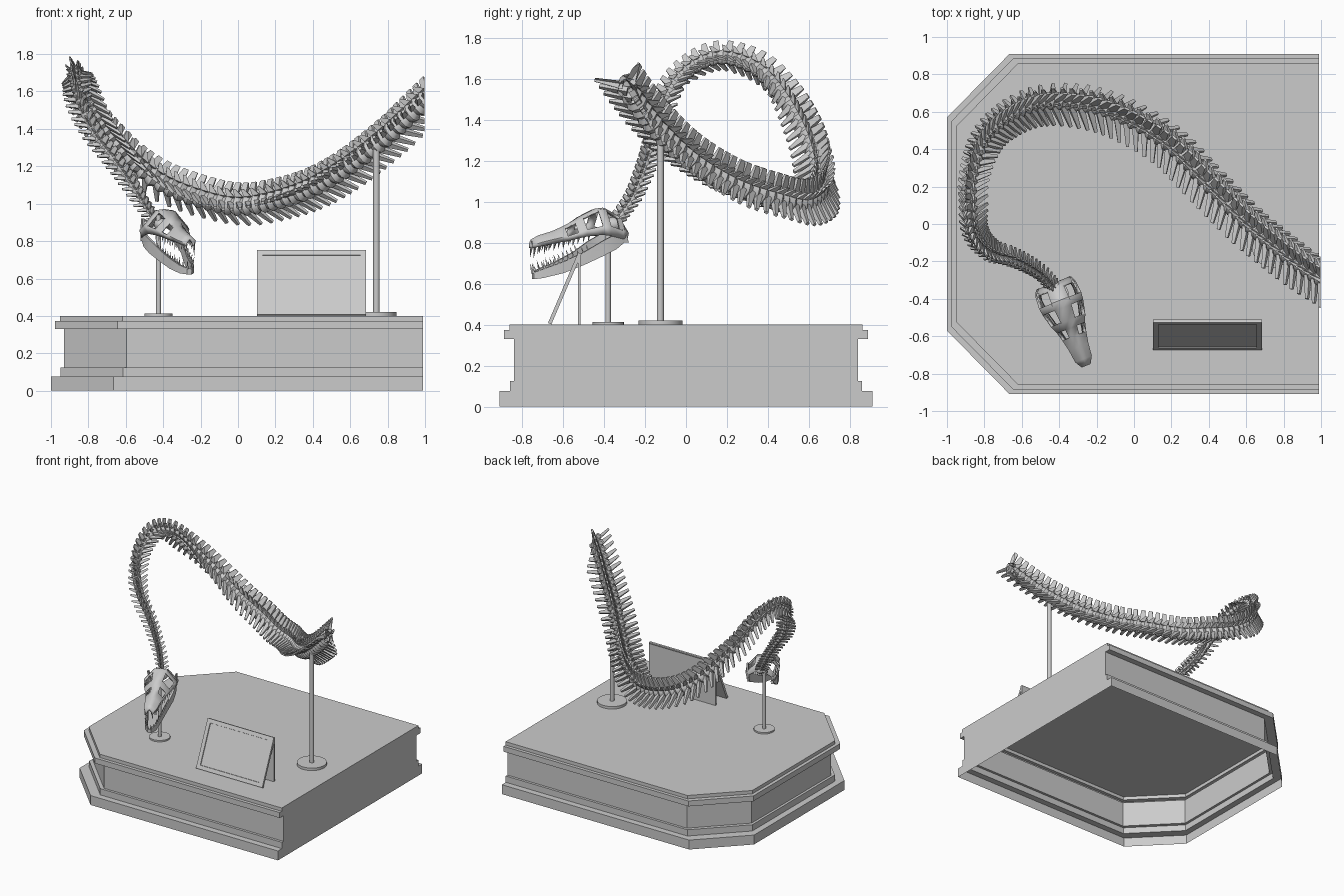
import bpy, bmesh, math
from mathutils import Vector, Matrix

if "Cube" in bpy.data.objects:
    bpy.data.objects.remove(bpy.data.objects["Cube"])

V = Vector
UP = V((0, 0, 1))
grey = bpy.data.materials.new("museum grey")
grey.diffuse_color = (0.6, 0.6, 0.6, 1)
grey.use_nodes = True
grey.node_tree.nodes["Principled BSDF"].inputs["Base Color"].default_value = grey.diffuse_color


def finish(bm, name, smooth=None, normals=True):
    if normals:
        bmesh.ops.recalc_face_normals(bm, faces=bm.faces)
    me = bpy.data.meshes.new(name)
    bm.to_mesh(me)
    bm.free()
    me.materials.append(grey)
    ob = bpy.data.objects.new(name, me)
    bpy.context.collection.objects.link(ob)
    if smooth:
        bpy.ops.object.select_all(action='DESELECT')
        ob.select_set(True)
        bpy.context.view_layer.objects.active = ob
        bpy.ops.object.shade_smooth_by_angle(angle=math.radians(smooth))
    return ob


def loft(bm, rings, closed=True, caps=True, skip=lambda i, j: False):
    """Skin a list of point rings; skip(i, j) leaves openings."""
    vs = [[bm.verts.new(p) for p in r] for r in rings]
    n = len(vs[0])
    for i in range(len(vs) - 1):
        for j in range(n if closed else n - 1):
            if not skip(i, j):
                k = (j + 1) % n
                bm.faces.new((vs[i][j], vs[i][k], vs[i + 1][k], vs[i + 1][j]))
    if caps:
        bm.faces.new(vs[0][::-1])
        bm.faces.new(vs[-1])
    return vs


def blade(bm, base, tip, wide, thick, w0, w1, t0, t1):
    """Flat tapering bone process from base to tip."""
    rings = []
    for p, w, t in ((base, w0, t0), (tip, w1, t1)):
        rings.append([p + wide * a * w + thick * b * t
                      for a, b in ((-1, -1), (1, -1), (1, 1), (-1, 1))])
    loft(bm, rings)


def cone(bm, p, tip, r):
    """Three sided tooth."""
    d = (tip - p).normalized()
    a = d.orthogonal().normalized()
    b = d.cross(a)
    ring = [bm.verts.new(p + a * r * math.cos(q) + b * r * math.sin(q)) for q in (0, 2.09, 4.19)]
    top = bm.verts.new(tip)
    for i in range(3):
        bm.faces.new((ring[i], ring[(i + 1) % 3], top))


# plinth: moulded shell, open underneath, cut flat on the right
def outline(d, z):
    half = [(-1 + d, -0.57 + d), (-0.665 + d, -0.91 + d), (0.99, -0.91 + d)]
    return [V((x, y, z)) for x, y in half] + [V((x, -y, z)) for x, y in half[::-1]]


steps = [(0, 0), (0, 0.075), (0.05, 0.075), (0.05, 0.125), (0.07, 0.125),
         (0.07, 0.33), (0.022, 0.33), (0.022, 0.373), (0.048, 0.373), (0.048, 0.4)]
bm = bmesh.new()
rings = loft(bm, [outline(d, z) for d, z in steps], caps=False,
             skip=lambda i, j: j == 2 and steps[i][1] == steps[i + 1][1])
bm.faces.new(rings[-1])
bm.normal_update()
finish(bm, "plinth", normals=False)


# support posts on round feet
def post(name, x, y, r, top, foot, foot_h):
    bm = bmesh.new()
    for rad, z0, z1 in ((r, 0.4, top), (foot, 0.4, 0.4 + foot_h)):
        bmesh.ops.create_cone(bm, cap_ends=True, segments=32, radius1=rad, radius2=rad, depth=z1 - z0,
                              matrix=Matrix.Translation((x, y, (z0 + z1) / 2)))
    finish(bm, name, 40)


post("body_post", 0.74, -0.125, 0.017, 1.33, 0.108, 0.02)
post("skull_post", -0.425, -0.38, 0.013, 0.94, 0.076, 0.012)

# information board: leaning framed panel with an upright back plate
bm = bmesh.new()
lean = math.atan2(0.15, 0.35)
bmesh.ops.create_cube(bm, size=1, matrix=Matrix.Translation((0.393, -0.592, 0.577)) @
                      Matrix.Rotation(-lean, 4, 'X') @ Matrix.Diagonal((0.585, 0.018, 0.375, 1)))
bm.normal_update()
front = min(bm.faces, key=lambda f: f.normal.y)
bmesh.ops.inset_region(bm, faces=[front], thickness=0.042, depth=0)
bmesh.ops.inset_region(bm, faces=[front], thickness=0.002, depth=-0.006)
finish(bm, "sign_panel", normals=False)
bm = bmesh.new()
bmesh.ops.create_cube(bm, size=1, matrix=Matrix.Translation((0.393, -0.521, 0.575)) @
                      Matrix.Diagonal((0.585, 0.012, 0.35, 1)))
finish(bm, "sign_back")

# spine path, from skull to body
path = [V(p) for p in (
    (-0.43, -0.34, 0.90), (-0.50, -0.27, 1.0), (-0.58, -0.22, 1.12), (-0.66, -0.185, 1.23),
    (-0.75, -0.155, 1.35), (-0.82, -0.10, 1.49), (-0.86, -0.02, 1.61), (-0.87, 0.10, 1.69),
    (-0.87, 0.22, 1.70), (-0.84, 0.36, 1.64), (-0.78, 0.48, 1.51), (-0.68, 0.57, 1.37),
    (-0.55, 0.635, 1.22), (-0.40, 0.655, 1.11), (-0.20, 0.63, 1.03), (0, 0.55, 0.99),
    (0.20, 0.42, 1.02), (0.40, 0.22, 1.09), (0.60, 0.02, 1.21), (0.78, -0.13, 1.35),
    (0.90, -0.22, 1.46), (1.04, -0.31, 1.59))]
ext = [path[0] * 2 - path[1]] + path + [path[-1] * 2 - path[-2]]
dense = []
for a, b, c, d in zip(ext, ext[1:], ext[2:], ext[3:]):
    for i in range(24):
        t = i / 24
        dense.append(0.5 * (2 * b + (c - a) * t + (2 * a - 5 * b + 4 * c - d) * t * t
                            + (3 * b - a - 3 * c + d) * t ** 3))
total = sum((q - p).length for p, q in zip(dense, dense[1:]))

# vertebrae: waisted centra, dorsal blades and slanting side processes
bm = bmesh.new()
tube = []
run, nxt = 0, 0
for i in range(len(dense) - 1):
    p, t = dense[i], (dense[i + 1] - dense[i]).normalized()
    u = run / total
    run += (dense[i + 1] - p).length
    if run < nxt:
        continue
    step = 0.034 + 0.022 * min(1, u / 0.5)
    nxt += step
    k = 0.36 + 0.64 * min(1, u / 0.55)
    left = UP.cross(t).normalized()
    dorsal = (t.cross(left) + 0.35 * left).normalized()
    side = dorsal.cross(t).normalized()
    for off, r in ((-0.4, 1.1), (0.1, 0.78), (0.4, 1.0)):
        tube.append([p + t * off * step + (side * math.cos(a) + dorsal * math.sin(a) * 1.15) * 0.046 * k * r
                     for a in (j * math.tau / 10 for j in range(10))])
    blade(bm, p + dorsal * 0.03 * k, p + dorsal * 0.128 * k + t * 0.2 * step, t, side,
          step * 0.46, step * 0.26, 0.018 * k, 0.006 * k)
    for s in (-1, 1):
        d = (side * s - dorsal * 0.5 + t * 0.55).normalized()
        wide = (t - d * t.dot(d)).normalized()
        thick = d.cross(wide)
        blade(bm, p + side * s * 0.02 * k, p + d * 0.155 * k, wide, thick,
              step * 0.32, step * 0.15, 0.016 * k, 0.007 * k)
        # upper joint flanges between neighbouring bones
        q = p + (side * s * 0.03 + dorsal * 0.035) * k
        blade(bm, q, q + (side * s * 0.02 + dorsal * 0.04) * k - t * step * 0.5, t, side,
              step * 0.4, step * 0.15, 0.01 * k, 0.005 * k)
loft(bm, tube)
bmesh.ops.recalc_face_normals(bm, faces=bm.faces)
bmesh.ops.bisect_plane(bm, geom=bm.verts[:] + bm.edges[:] + bm.faces[:], plane_co=(0.998, 0, 0),
                       plane_no=(1, 0, 0), clear_outer=True)
finish(bm, "spine", 35)

# skull frame: forward along the snout, sideways across it
F = V((0.37, -0.93, 0)).normalized()
R = F.cross(UP)
O = V((-0.43, -0.32, 0))


def head(s, w, z):
    return O + F * s + R * w + UP * z


# cranium: open shell with temple, eye and nostril openings
cranium = [(0, .095, .885, .825), (.03, .11, .93, .82), (.095, .115, .965, .835), (.135, .11, .96, .84),
           (.21, .092, .925, .832), (.25, .075, .90, .822), (.30, .062, .875, .81), (.36, .05, .85, .80),
           (.43, .042, .83, .785), (.468, .02, .81, .775)]
bm = bmesh.new()
rows = []
for s, w, top, bot in cranium:
    mid = bot + (top - bot) * 0.35
    rows.append([head(s, a * w, z) for a, z in (
        (-.9, bot), (-1, mid), (-.42, top - .006), (0, top), (.42, top - .006), (1, mid), (.9, bot))])
loft(bm, rows, closed=False, caps=False, skip=lambda i, j: j in (1, 4) and i in (1, 3, 5))
skull = finish(bm, "cranium", 35)
mod = skull.modifiers.new("bone", 'SOLIDIFY')
mod.thickness = 0.013
mod.offset = 0

# lower jaw: two tapering bars meeting at the chin
jaw = [(0, .09, .86, .815), (.06, .1, .845, .77), (.13, .095, .81, .735), (.22, .072, .755, .692),
       (.32, .052, .708, .652), (.42, .036, .672, .628), (.46, .008, .655, .622)]
bm = bmesh.new()
for m in (-1, 1):
    loft(bm, [[head(s, m * (w - .007), a), head(s, m * (w + .007), a),
               head(s, m * (w + .005), b), head(s, m * (w - .011), b)] for s, w, a, b in jaw])
    # cheek strut linking jaw hinge to cranium
    blade(bm, head(.01, m * .09, .80), head(.05, m * .105, .92), F, R, .016, .012, .007, .006)
finish(bm, "lower_jaw", 35)


# teeth along both jaws
def along(table, s):
    for a, b in zip(table, table[1:]):
        if a[0] <= s <= b[0]:
            f = (s - a[0]) / (b[0] - a[0])
            return [x + (y - x) * f for x, y in zip(a, b)]


bm = bmesh.new()
for i in range(12):
    s = 0.2 + i * 0.0235
    length = 0.028 + 0.018 * (i % 2) * (i / 11) + 0.008 * (i / 11)
    for m in (-1, 1):
        _, w, _, z = along(cranium, min(s, 0.467))
        cone(bm, head(s, m * w * .9, z + .005), head(s + .008, m * w, z - length), 0.008)
        _, w, z, _ = along(jaw, min(s, 0.459))
        cone(bm, head(s, m * w, z - .005), head(s + .012, m * (w + .006), z + length * 0.85), 0.007)
finish(bm, "teeth")

# braincase joining skull to neck
bm = bmesh.new()
bmesh.ops.create_icosphere(bm, subdivisions=2, radius=1, matrix=Matrix.Translation(head(.04, 0, .89)) @
                           Matrix.Diagonal((.035, .05, .035, 1)))
finish(bm, "braincase", 40)
